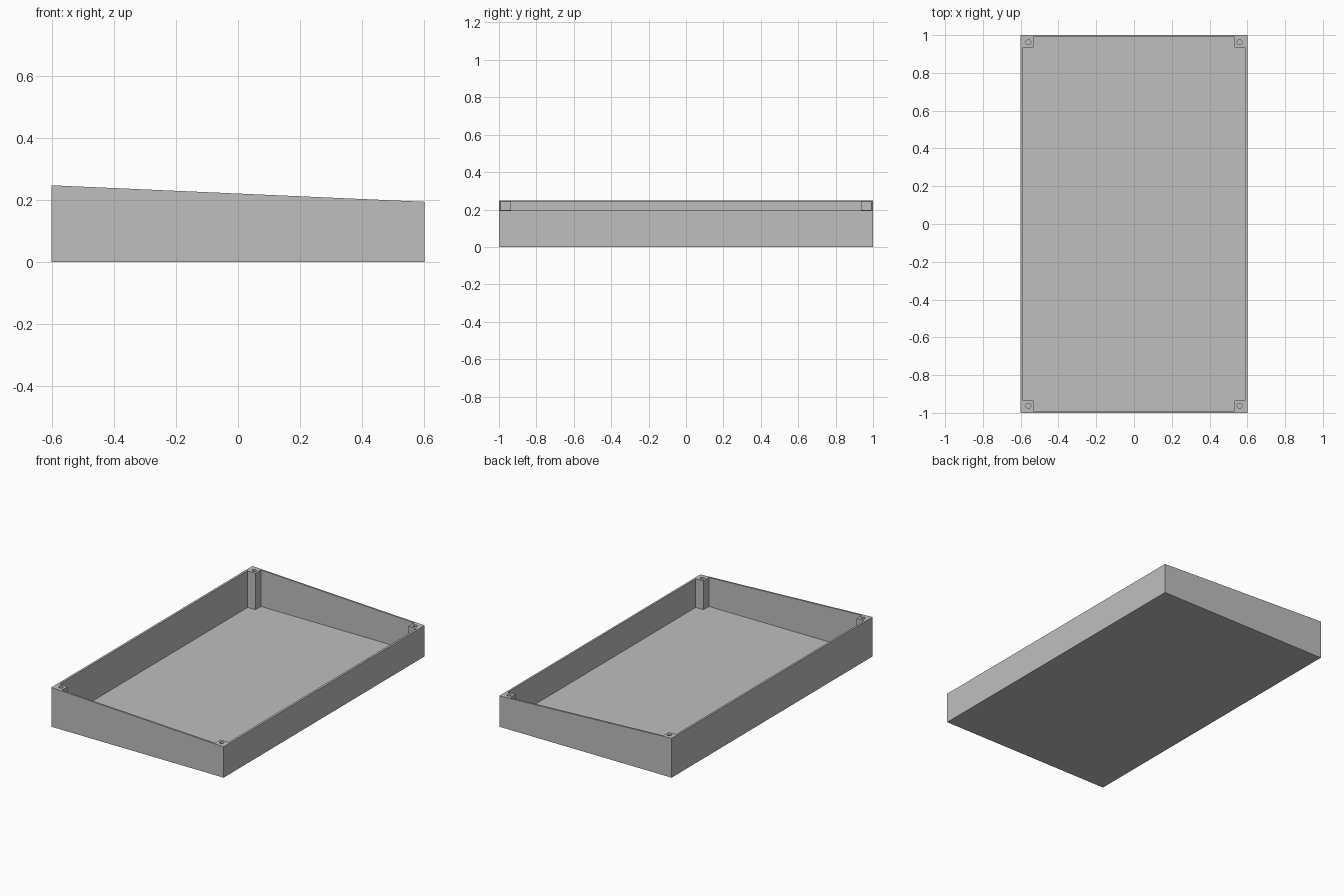
import bpy, bmesh
from mathutils import Vector

if "Cube" in bpy.data.objects:
    bpy.data.objects.remove(bpy.data.objects["Cube"])

HALF_X, HALF_Y = 0.6, 1.0
HIGH, LOW = 0.247, 0.194        # rim heights on the right (-x) and left (+x)
WALL_X, WALL_Y, FLOOR = 0.013, 0.011, 0.015
POST = 0.054                    # side of each square corner post
HOLE_R, HOLE_DEPTH = 0.013, 0.12

grey = bpy.data.materials.new("Grey plastic")
grey.use_nodes = True
colour = (0.52, 0.52, 0.52, 1)
grey.diffuse_color = colour
grey.node_tree.nodes["Principled BSDF"].inputs["Base Color"].default_value = colour


def rim_height(x):
    return HIGH + (LOW - HIGH) * (x + HALF_X) / (2 * HALF_X)


def extrude_profile(name, points, direction):
    """Solid made by sweeping a flat outline along a direction."""
    bm = bmesh.new()
    face = bm.faces.new([bm.verts.new(p) for p in points])
    swept = bmesh.ops.extrude_face_region(bm, geom=[face])["geom"]
    bmesh.ops.translate(bm, vec=Vector(direction),
                        verts=[g for g in swept if isinstance(g, bmesh.types.BMVert)])
    bmesh.ops.recalc_face_normals(bm, faces=bm.faces)
    mesh = bpy.data.meshes.new(name)
    bm.to_mesh(mesh)
    bm.free()
    mesh.materials.append(grey)
    obj = bpy.data.objects.new(name, mesh)
    bpy.context.collection.objects.link(obj)
    return obj


# Sloped outer body
side = [(-HALF_X, 0), (HALF_X, 0), (HALF_X, LOW), (-HALF_X, HIGH)]
tray = extrude_profile("tray", [(x, -HALF_Y, z) for x, z in side], (0, 2 * HALF_Y, 0))

# Cavity outline, notched at the corners to leave the posts standing
ix, iy = HALF_X - WALL_X, HALF_Y - WALL_Y
px, py = ix - POST, iy - POST
corner = [(ix, py), (px, py), (px, iy)]
outline = []
for sx, sy in ((1, 1), (-1, 1), (-1, -1), (1, -1)):
    points = [(sx * x, sy * y, FLOOR) for x, y in corner]
    outline += points if sx * sy > 0 else points[::-1]
cutters = [extrude_profile("cavity_cutter", outline, (0, 0, 0.5))]

# Screw holes down into the posts
for sx in (-1, 1):
    for sy in (-1, 1):
        cx, cy = sx * (px + POST / 2 - 0.001), sy * (py + POST / 2)
        bpy.ops.mesh.primitive_cylinder_add(
            vertices=20, radius=HOLE_R, depth=2 * HOLE_DEPTH,
            location=(cx, cy, rim_height(cx)))
        hole = bpy.context.object
        hole.name = "screw_hole_cutter"
        hole.data.materials.append(grey)
        cutters.append(hole)

for cutter in cutters:
    cutter.hide_render = True
    cut = tray.modifiers.new(cutter.name, 'BOOLEAN')
    cut.operation = 'DIFFERENCE'
    cut.solver = 'EXACT'
    cut.object = cutter

# Keep only the finished tray
bpy.context.view_layer.update()
graph = bpy.context.evaluated_depsgraph_get()
finished = bpy.data.meshes.new_from_object(tray.evaluated_get(graph))
tray.modifiers.clear()
tray.data = finished
for cutter in cutters:
    bpy.data.objects.remove(cutter)

bpy.ops.object.select_all(action='DESELECT')
tray.select_set(True)
bpy.context.view_layer.objects.active = tray
bpy.ops.object.shade_smooth_by_angle()
